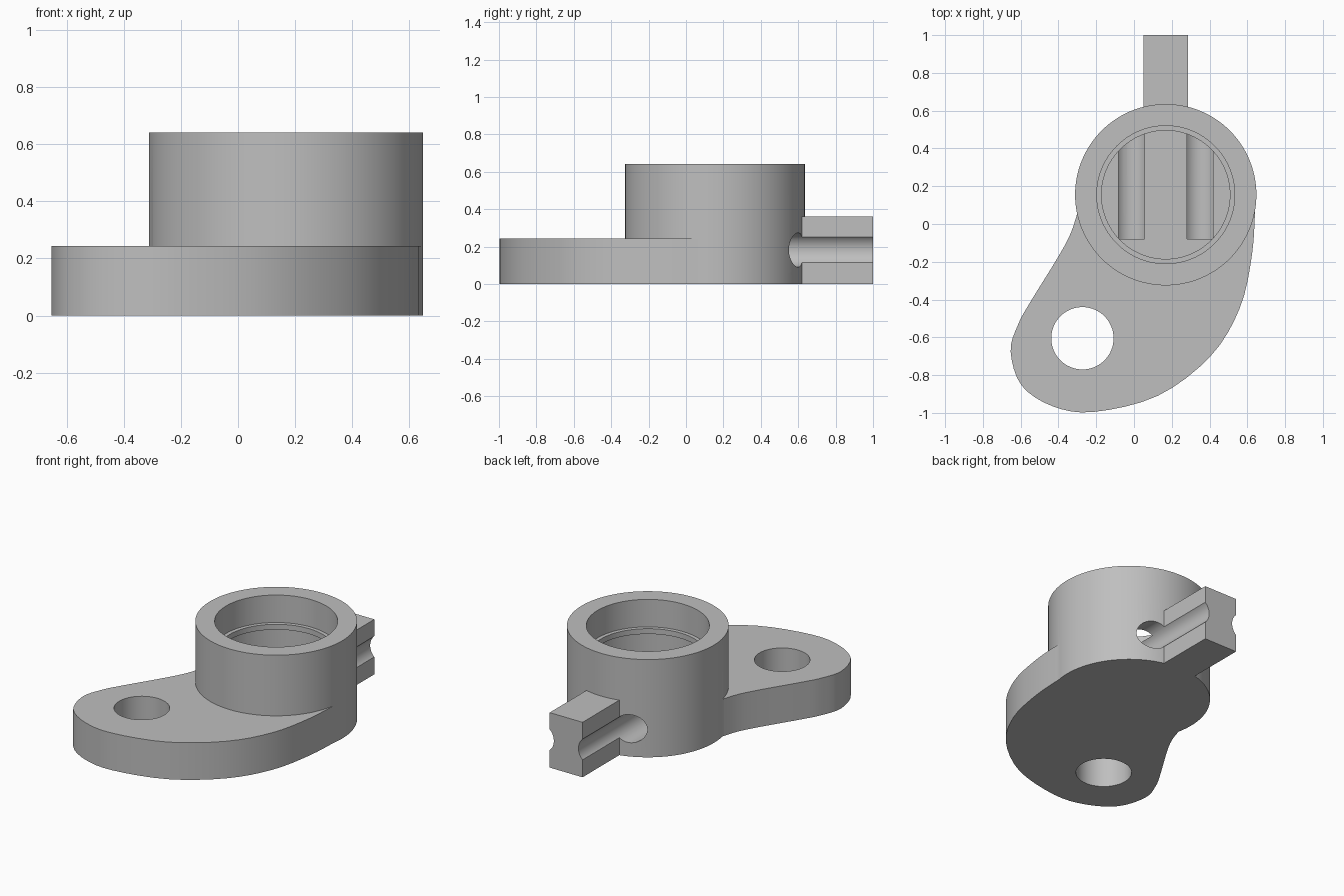
import bpy, bmesh, math
from mathutils import Matrix, Vector

cube = bpy.data.objects.get("Cube")
if cube:
    bpy.data.objects.remove(cube, do_unlink=True)

CX, CY = 0.168, 0.155      # collar axis
PLATE_H, COLLAR_H = 0.243, 0.64

grey = bpy.data.materials.new("plain grey")
grey.use_nodes = True
grey.diffuse_color = (0.52, 0.52, 0.52, 1)
grey.node_tree.nodes["Principled BSDF"].inputs["Base Color"].default_value = (0.52, 0.52, 0.52, 1)


def finish(bm, name):
    bmesh.ops.recalc_face_normals(bm, faces=bm.faces)
    mesh = bpy.data.meshes.new(name)
    bm.to_mesh(mesh)
    bm.free()
    mesh.materials.append(grey)
    obj = bpy.data.objects.new(name, mesh)
    bpy.context.collection.objects.link(obj)
    return obj


def cylinder(name, start, end, radius, sides=96):
    start, end = Vector(start), Vector(end)
    axis = end - start
    turn = axis.to_track_quat('Z', 'Y').to_matrix().to_4x4()
    bm = bmesh.new()
    bmesh.ops.create_cone(bm, cap_ends=True, segments=sides, radius1=radius, radius2=radius,
                          depth=axis.length, matrix=Matrix.Translation((start + end) / 2) @ turn)
    return finish(bm, name)


def box(name, low, high):
    low, high = Vector(low), Vector(high)
    bm = bmesh.new()
    bmesh.ops.create_cube(bm, size=1, matrix=Matrix.Translation((low + high) / 2)
                          @ Matrix.Diagonal((*(high - low), 1)))
    return finish(bm, name)


def smooth_path(points, steps=4):
    # Catmull-Rom interpolation through the given points
    pts = [Vector(p) for p in points]
    pts = [pts[0]] + pts + [pts[-1]]
    path = []
    for a, b, c, d in zip(pts, pts[1:], pts[2:], pts[3:]):
        for i in range(steps):
            t = i / steps
            path.append(0.5 * (2 * b + (c - a) * t + (2 * a - 5 * b + 4 * c - d) * t ** 2
                               + (3 * b - a - 3 * c + d) * t ** 3))
    return path + [pts[-1]]


def extrude_outline(name, path, height):
    bm = bmesh.new()
    face = bm.faces.new([bm.verts.new((p.x, p.y, 0)) for p in path])
    top = bmesh.ops.extrude_face_region(bm, geom=[face])["geom"]
    bmesh.ops.translate(bm, vec=(0, 0, height),
                        verts=[v for v in top if isinstance(v, bmesh.types.BMVert)])
    return finish(bm, name)


def combine(target, tools, operation):
    for tool in tools:
        mod = target.modifiers.new(tool.name, 'BOOLEAN')
        mod.operation, mod.solver, mod.object = operation, 'EXACT', tool
        bpy.context.view_layer.update()
        graph = bpy.context.evaluated_depsgraph_get()
        result = bpy.data.meshes.new_from_object(target.evaluated_get(graph))
        target.modifiers.clear()
        target.data = result
        bpy.data.objects.remove(tool, do_unlink=True)


# Solid parts: collar, swept lever plate, rear bar
body = cylinder("lever_with_collar", (CX, CY, 0), (CX, CY, COLLAR_H), 0.48, 128)
outline = [(-0.28, 0.13), (-0.305, 0.04), (-0.34, -0.06), (-0.405, -0.18), (-0.55, -0.415),
           (-0.615, -0.535), (-0.653, -0.675), (-0.595, -0.855), (-0.43, -0.965),
           (-0.215, -0.995), (0.125, -0.91), (0.405, -0.70), (0.56, -0.445),
           (0.625, -0.16), (0.642, 0.1)]
plate = extrude_outline("lever_plate", smooth_path(outline), PLATE_H)
bar = box("rear_bar", (CX - 0.119, 0.55, 0), (CX + 0.119, 1, 0.36))
combine(body, [plate, bar], 'UNION')

# Cutters: stepped bore with an inner lip, pivot hole, twin channels
cutters = [cylinder(name, (CX, CY, low), (CX, CY, high), radius) for name, low, high, radius in (
    ("lower_bore", PLATE_H, 0.425, 0.365),
    ("lip_bore", 0.35, 0.55, 0.34),
    ("upper_bore", 0.46, 0.8, 0.365))]
cutters.append(cylinder("pivot_hole", (-0.273, -0.605, -0.1), (-0.273, -0.605, 0.4), 0.165, 64))
for side in (-1, 1):
    x = CX + side * 0.181
    cutters.append(cylinder("channel", (x, -0.08, 0.182), (x, 1.1, 0.182), 0.092, 48))
combine(body, cutters, 'DIFFERENCE')

# Smooth shading with crisp edges
bpy.ops.object.select_all(action='DESELECT')
body.select_set(True)
bpy.context.view_layer.objects.active = body
bpy.ops.object.shade_smooth_by_angle(angle=math.radians(30))
